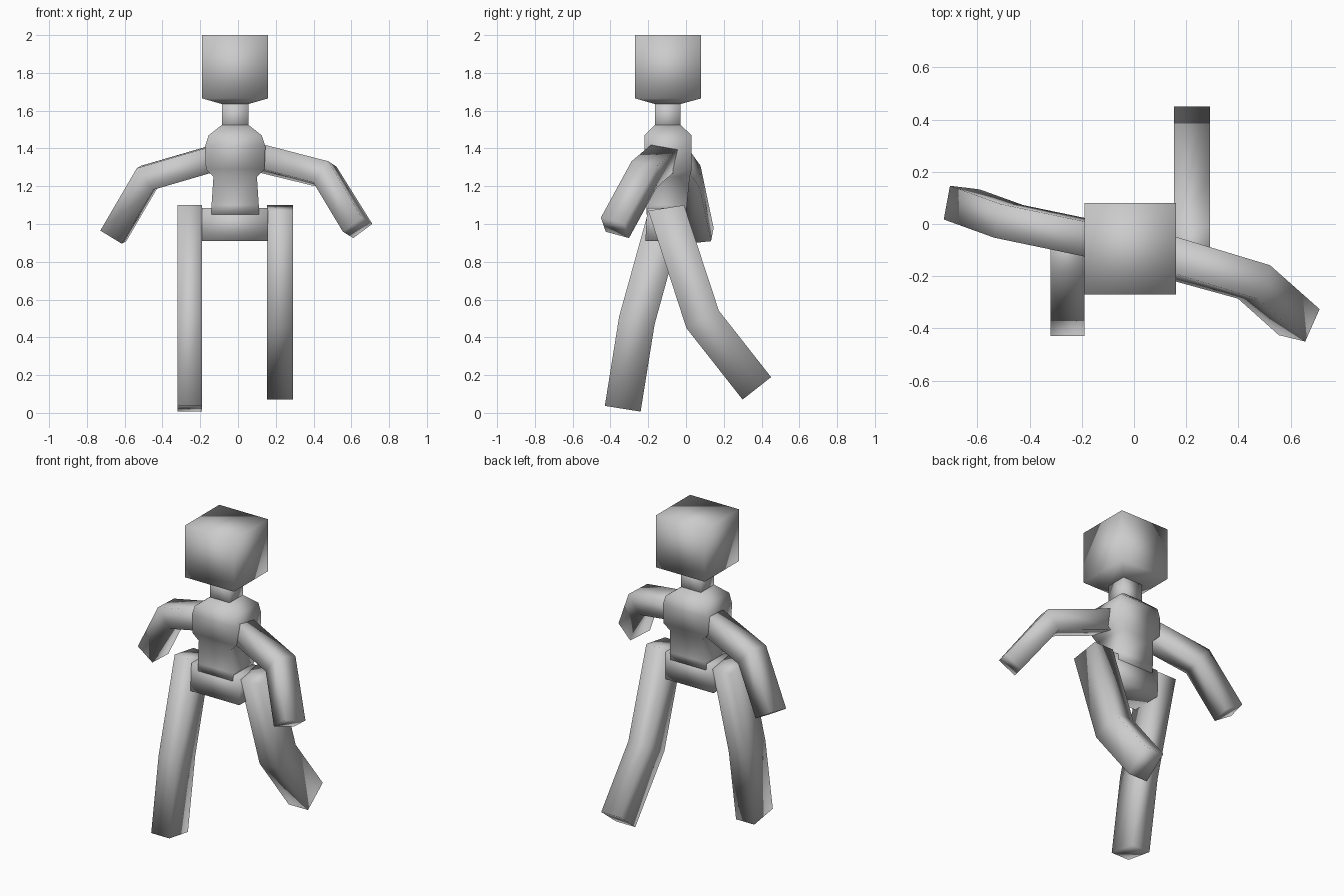
import bpy, bmesh
from mathutils import Vector

if "Cube" in bpy.data.objects:
    bpy.data.objects.remove(bpy.data.objects["Cube"])

CX = -0.015  # body axis


def loft(name, rings):
    """Skin four-cornered rings into a closed solid."""
    bm = bmesh.new()
    loops = [[bm.verts.new(p) for p in ring] for ring in rings]
    for a, b in zip(loops, loops[1:]):
        for i in range(4):
            j = (i + 1) % 4
            bm.faces.new((a[i], a[j], b[j], b[i]))
    bm.faces.new(loops[0])
    bm.faces.new(loops[-1])
    bmesh.ops.recalc_face_normals(bm, faces=bm.faces)
    me = bpy.data.meshes.new(name)
    bm.to_mesh(me)
    bm.free()
    for p in me.polygons:
        p.use_smooth = True
    ob = bpy.data.objects.new(name, me)
    bpy.context.collection.objects.link(ob)
    return ob


def stack(name, levels):
    """Upright part from (half width, y front, y back, z) levels."""
    return loft(name, [[(CX - w, f, z), (CX + w, f, z), (CX + w, b, z), (CX - w, b, z)]
                       for w, f, b, z in levels])


def limb(name, path, side, width, depth, start=None):
    """Square tube along a bent path, mitred at the joint."""
    pts = [Vector(p) for p in path]
    segs = [(b - a).normalized() for a, b in zip(pts, pts[1:])]
    tangents = [Vector(start).normalized() if start else segs[0]]
    tangents += [(a + b).normalized() for a, b in zip(segs, segs[1:])] + [segs[-1]]
    rings = []
    for i, (p, t) in enumerate(zip(pts, tangents)):
        s = Vector(side)
        s = (s - t * s.dot(t)).normalized()
        miter = 1 / t.dot(segs[i]) if 0 < i < len(segs) else 1
        s_half = s * width / 2
        u_half = t.cross(s) * depth / 2 * miter
        rings.append([p - s_half - u_half, p + s_half - u_half,
                      p + s_half + u_half, p - s_half + u_half])
    return loft(name, rings)


# Head and neck
stack("head", [(0.07, -0.165, -0.03, 1.635), (0.175, -0.27, 0.08, 1.665),
               (0.175, -0.27, 0.08, 2.0)])
stack("neck", [(0.07, -0.165, -0.03, 1.48), (0.07, -0.165, -0.03, 1.66)])

# Torso and pelvis
stack("torso", [(0.125, -0.21, 0.0, 1.05), (0.125, -0.21, 0.005, 1.10),
                (0.115, -0.215, 0.02, 1.25), (0.155, -0.22, 0.03, 1.29),
                (0.16, -0.22, 0.03, 1.41), (0.14, -0.22, 0.03, 1.47),
                (0.07, -0.165, -0.03, 1.525)])
stack("pelvis", [(0.175, -0.215, -0.01, 0.91), (0.175, -0.205, -0.01, 1.085)])

# Legs in mid-stride
limb("front_leg", [(-0.255, -0.095, 1.085), (-0.255, -0.26, 0.49), (-0.255, -0.335, 0.022)],
     (1, 0, 0), 0.13, 0.192, (0, -0.03, -0.19))
limb("back_leg", [(0.222, -0.105, 1.085), (0.222, 0.088, 0.495), (0.222, 0.375, 0.13)],
     (1, 0, 0), 0.138, 0.192, (0, 0.03, -0.19))

# Arms swinging against the legs
limb("back_arm", [(-0.12, -0.065, 1.35), (-0.48, 0.01, 1.245), (-0.66, 0.075, 0.937)],
     (0.18, 0.98, 0.1), 0.132, 0.134)
limb("forward_arm", [(0.09, -0.115, 1.355), (0.46, -0.222, 1.262), (0.633, -0.376, 0.98)],
     (0.06, 0.125, -0.04), 0.14, 0.128)
